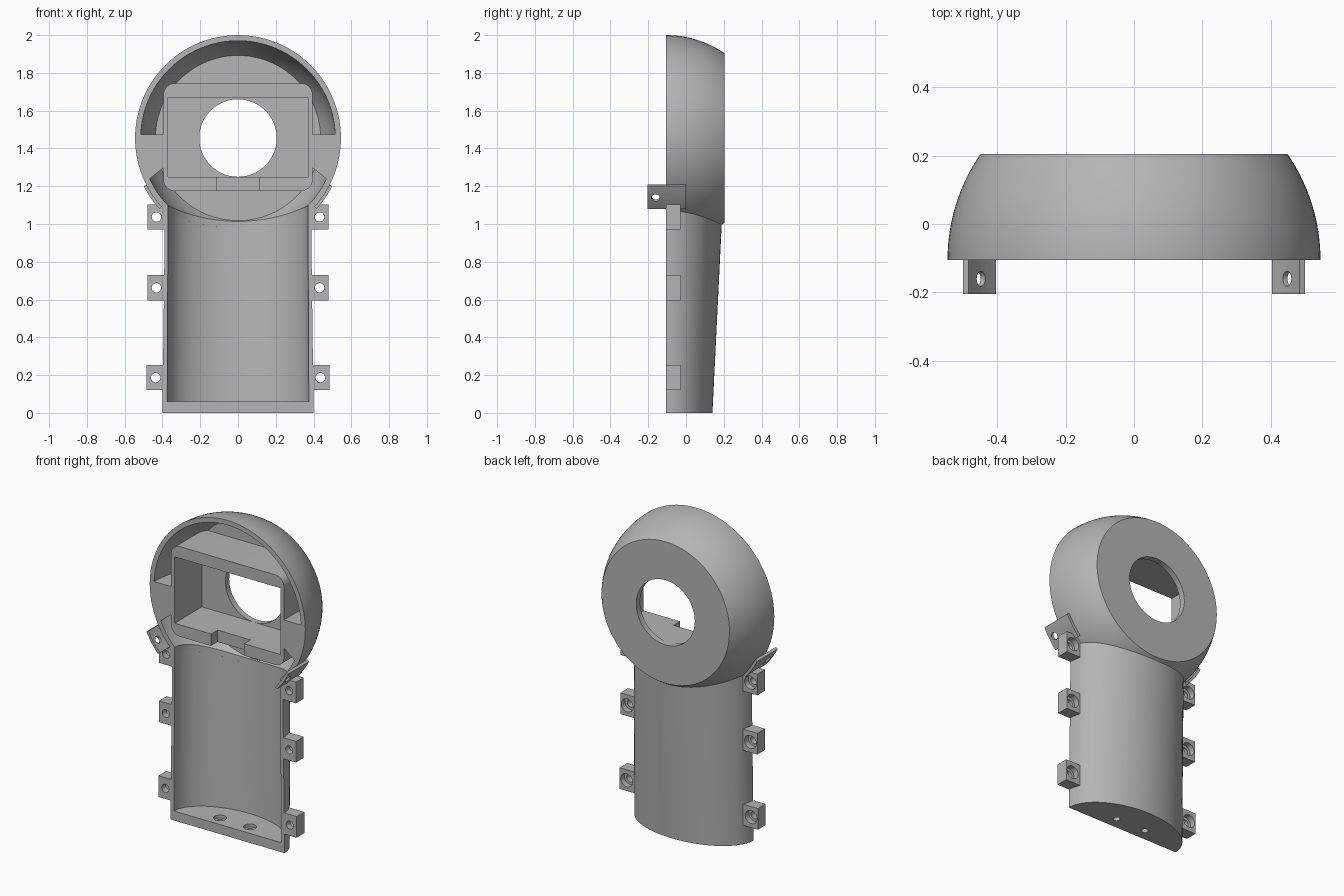
import bpy, bmesh, math
from mathutils import Matrix, Vector

if "Cube" in bpy.data.objects:
    bpy.data.objects.remove(bpy.data.objects["Cube"])

FRONT, BACK, MID = -0.105, 0.205, 1.455      # head planes and centre height
R_OUT, R_IN = 0.545, 0.515                   # head shell radii

grey = bpy.data.materials.new("plain_grey")
grey.use_nodes = True
grey.diffuse_color = (0.46, 0.46, 0.46, 1)
grey.node_tree.nodes["Principled BSDF"].inputs["Base Color"].default_value = (0.46, 0.46, 0.46, 1)


def finish(name, bm):
    bmesh.ops.recalc_face_normals(bm, faces=bm.faces)
    mesh = bpy.data.meshes.new(name)
    bm.to_mesh(mesh)
    bm.free()
    mesh.materials.append(grey)
    ob = bpy.data.objects.new(name, mesh)
    bpy.context.scene.collection.objects.link(ob)
    return ob


def loft(name, loops):
    """Closed solid between two matching loops of points."""
    bm = bmesh.new()
    low, high = [[bm.verts.new(p) for p in loop] for loop in loops]
    n = len(low)
    for i in range(n):
        j = (i + 1) % n
        bm.faces.new((low[i], low[j], high[j], high[i]))
    bm.faces.new(low)
    bm.faces.new(high)
    return finish(name, bm)


def prism(name, outline, y0, y1):
    """Extrude an x-z outline along y."""
    return loft(name, [[(x, y, z) for x, z in outline] for y in (y0, y1)])


def rect(x0, x1, z0, z1):
    return [(x0, z0), (x1, z0), (x1, z1), (x0, z1)]


def rod(name, centre, axis, radius, length):
    bm = bmesh.new()
    turn = Vector(axis).to_track_quat('Z', 'Y').to_matrix().to_4x4()
    bmesh.ops.create_cone(bm, cap_ends=True, segments=32, radius1=radius, radius2=radius,
                          depth=length, matrix=Matrix.Translation(centre) @ turn)
    return finish(name, bm)


def ball(name, radius):
    bm = bmesh.new()
    bmesh.ops.create_uvsphere(bm, u_segments=96, v_segments=48, radius=radius,
                              matrix=Matrix.Translation((0, FRONT, MID)))
    return finish(name, bm)


def carve(ob, cutters, operation='DIFFERENCE', keep=False):
    for cutter in cutters:
        mod = ob.modifiers.new("cut", 'BOOLEAN')
        mod.operation, mod.object, mod.solver = operation, cutter, 'EXACT'
        cutter.hide_render = True
        graph = bpy.context.evaluated_depsgraph_get()
        graph.update()
        mesh = bpy.data.meshes.new_from_object(ob.evaluated_get(graph))
        ob.modifiers.clear()
        ob.data = mesh
        if not keep:
            bpy.data.objects.remove(cutter)


def half_oval(a, b, z, front):
    """Half ellipse bulging to the back, closed by a straight front."""
    arc = [(a * math.cos(math.pi * i / 48), FRONT + b * math.sin(math.pi * i / 48), z)
           for i in range(49)]
    return arc if front == FRONT else [(a, front, z)] + arc + [(-a, front, z)]


def handle_cavity():
    return loft("cavity_cutter", [half_oval(0.375, 0.22, 0.06, -0.2),
                                  half_oval(0.37, 0.272, 1.15, -0.2)])


parts = []

# Head: domed shell with a flat back plate and a round window
def arc(radius, y_end, steps=16):
    end = math.asin((y_end - FRONT) / radius)
    return [(radius * math.cos(end * i / steps), FRONT + radius * math.sin(end * i / steps))
            for i in range(steps + 1)]

profile = arc(R_OUT, BACK) + [(0.205, BACK), (0.205, 0.167)] + arc(R_IN, 0.167)[::-1]
bm = bmesh.new()
rings = []
for k in range(96):
    t = 2 * math.pi * k / 96
    rings.append([bm.verts.new((r * math.cos(t), y, MID + r * math.sin(t))) for r, y in profile])
for k, ring in enumerate(rings):
    nxt = rings[(k + 1) % len(rings)]
    for i in range(len(profile)):
        j = (i + 1) % len(profile)
        bm.faces.new((ring[i], ring[j], nxt[j], nxt[i]))
head = finish("head_shell", bm)
carve(head, [handle_cavity()])
parts.append(head)

# Handle: tapered half-oval trough with a floor and two countersunk floor holes
handle = loft("handle_trough", [half_oval(0.4, 0.245, 0, FRONT),
                                half_oval(0.386, 0.3, 1.12, FRONT)])
cutters = [handle_cavity(), ball("ball_cutter", 0.53)]
for x in (-0.105, 0.105):
    cutters += [rod("screw_cutter", (x, -0.03, 0.03), (0, 0, 1), 0.02, 0.2),
                rod("sink_cutter", (x, -0.03, 0.08), (0, 0, 1), 0.038, 0.08)]
carve(handle, cutters)
parts.append(handle)

# Box frame inside the head, rounded outside, open to the front, notched below
outline = []
for cx, cz, start in ((0.335, 1.685, 0), (-0.335, 1.685, 90), (-0.335, 1.235, 180), (0.335, 1.235, 270)):
    for i in range(9):
        t = math.radians(start + 90 * i / 8)
        outline.append((cx + 0.06 * math.cos(t), cz + 0.06 * math.sin(t)))
frame = prism("box_frame", outline, FRONT, 0.17)
carve(frame, [prism("opening_cutter", rect(-0.37, 0.37, 1.25, 1.67), -0.3, 0.3),
              prism("notch_cutter", rect(-0.115, 0.115, 1.1, 1.3), -0.3, -0.04)])
parts.append(frame)

for side, s in (("left", 1), ("right", -1)):
    # Solid filler between the frame and the shell
    filler = prism(side + "_filler", [(s * x, z) for x, z in
                   ((0.38, 1.475), (0.56, 1.475), (0.56, 1.164), (0.38, 1.31))], FRONT, 0.17)
    carve(filler, [ball("ball_cutter", 0.53)], 'INTERSECT')
    parts.append(filler)

    # Curved tab standing forward of the rim
    angles = [math.radians(27 + 15 * i / 6) for i in range(7)]
    ring = [(0.56, a) for a in angles] + [(0.543, a) for a in reversed(angles)]
    tab = prism(side + "_tab", [(s * r * math.cos(a), MID - r * math.sin(a)) for r, a in ring], -0.205, 0)
    a = math.radians(34.5)
    out = Vector((s * math.cos(a), 0, -math.sin(a)))
    carve(tab, [rod("tab_cutter", out * 0.55 + Vector((0, -0.16, MID)), out, 0.022, 0.1)])
    parts.append(tab)

    # Screw lugs with a wide recess at the back
    for level, z, x in (("lower", 0.187, 0.436), ("middle", 0.662, 0.432), ("upper", 1.037, 0.432)):
        lug = prism(f"{side}_{level}_lug", [(s * px, pz) for px, pz in
                    rect(0.38, x + 0.048, z - 0.067, z + 0.067)], FRONT, -0.028)
        carve(lug, [rod("screw_cutter", (s * x, 0, z), (0, 1, 0), 0.025, 0.5),
                    rod("recess_cutter", (s * x, 0, z), (0, 1, 0), 0.041, 0.13)])
        parts.append(lug)

# Smooth curved walls, keep edges crisp
bpy.ops.object.select_all(action='DESELECT')
for ob in parts:
    ob.select_set(True)
bpy.context.view_layer.objects.active = parts[0]
bpy.ops.object.shade_smooth_by_angle(angle=math.radians(30))
